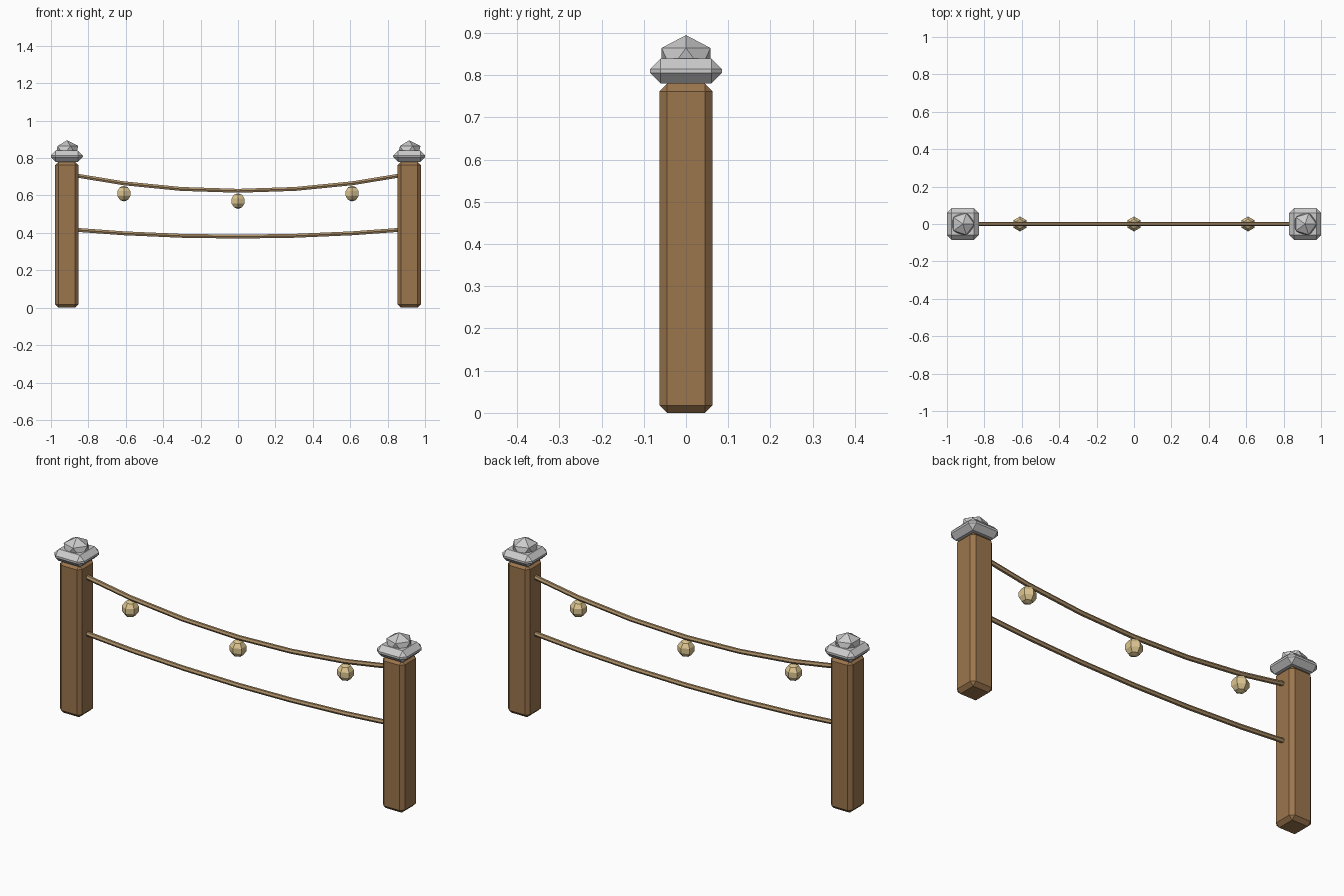
import bpy, bmesh
from mathutils import Matrix

if "Cube" in bpy.data.objects:
    bpy.data.objects.remove(bpy.data.objects["Cube"])


def material(name, rgb):
    m = bpy.data.materials.new(name)
    m.diffuse_color = (*rgb, 1)
    m.use_nodes = True
    m.node_tree.nodes["Principled BSDF"].inputs["Base Color"].default_value = m.diffuse_color
    return m


wood = material("wood", (0.33, 0.18, 0.075))
hemp = material("hemp", (0.42, 0.28, 0.14))
glow = material("warm_glass", (0.72, 0.56, 0.28))


def finish(name, bm, mat=None):
    bmesh.ops.recalc_face_normals(bm, faces=bm.faces)
    mesh = bpy.data.meshes.new(name)
    bm.to_mesh(mesh)
    bm.free()
    ob = bpy.data.objects.new(name, mesh)
    bpy.context.collection.objects.link(ob)
    if mat:
        mesh.materials.append(mat)
    return ob


def bevelled_box(name, x, z0, z1, width, bevel, mat=None):
    bm = bmesh.new()
    bmesh.ops.create_cube(bm, size=1, matrix=Matrix.Translation((x, 0, (z0 + z1) / 2))
                          @ Matrix.Diagonal((width, width, z1 - z0, 1)))
    bmesh.ops.bevel(bm, geom=bm.edges[:], offset=bevel, segments=1,
                    profile=0.5, affect='EDGES')
    return finish(name, bm, mat)


POST_X = 0.915


def sag_z(x, end, sag):
    return end - sag * (1 - (x / POST_X) ** 2)


# Posts with stone caps and faceted finials
for side, x in (("left", -POST_X), ("right", POST_X)):
    bevelled_box(side + "_post", x, 0, 0.78, 0.125, 0.018, wood)
    bevelled_box(side + "_cap", x, 0.78, 0.84, 0.17, 0.025)
    bm = bmesh.new()
    bmesh.ops.create_icosphere(bm, subdivisions=1, radius=1,
                               matrix=Matrix.Translation((x, 0, 0.84))
                               @ Matrix.Diagonal((0.068, 0.068, 0.055, 1)))
    finish(side + "_finial", bm)

# Sagging ropes, six straight segments each, ends buried in the posts
for name, end, sag in (("upper_rope", 0.715, 0.09), ("lower_rope", 0.42, 0.04)):
    curve = bpy.data.curves.new(name, 'CURVE')
    curve.dimensions = '3D'
    curve.bevel_depth = 0.012
    curve.bevel_resolution = 1
    curve.use_fill_caps = True
    spline = curve.splines.new('POLY')
    spline.points.add(6)
    for i, p in enumerate(spline.points):
        x = POST_X * (i - 3) / 3
        p.co = (x, 0, sag_z(x, end, sag), 1)
    spline.use_smooth = False
    curve.materials.append(hemp)
    bpy.context.collection.objects.link(bpy.data.objects.new(name, curve))

# Small lanterns hanging under the upper rope
for name, x in (("left", -0.61), ("middle", 0), ("right", 0.61)):
    bm = bmesh.new()
    bmesh.ops.create_uvsphere(bm, u_segments=6, v_segments=5, radius=0.042,
                              matrix=Matrix.Translation((x, 0, sag_z(x, 0.715, 0.09) - 0.055)))
    finish(name + "_lantern", bm, glow)
